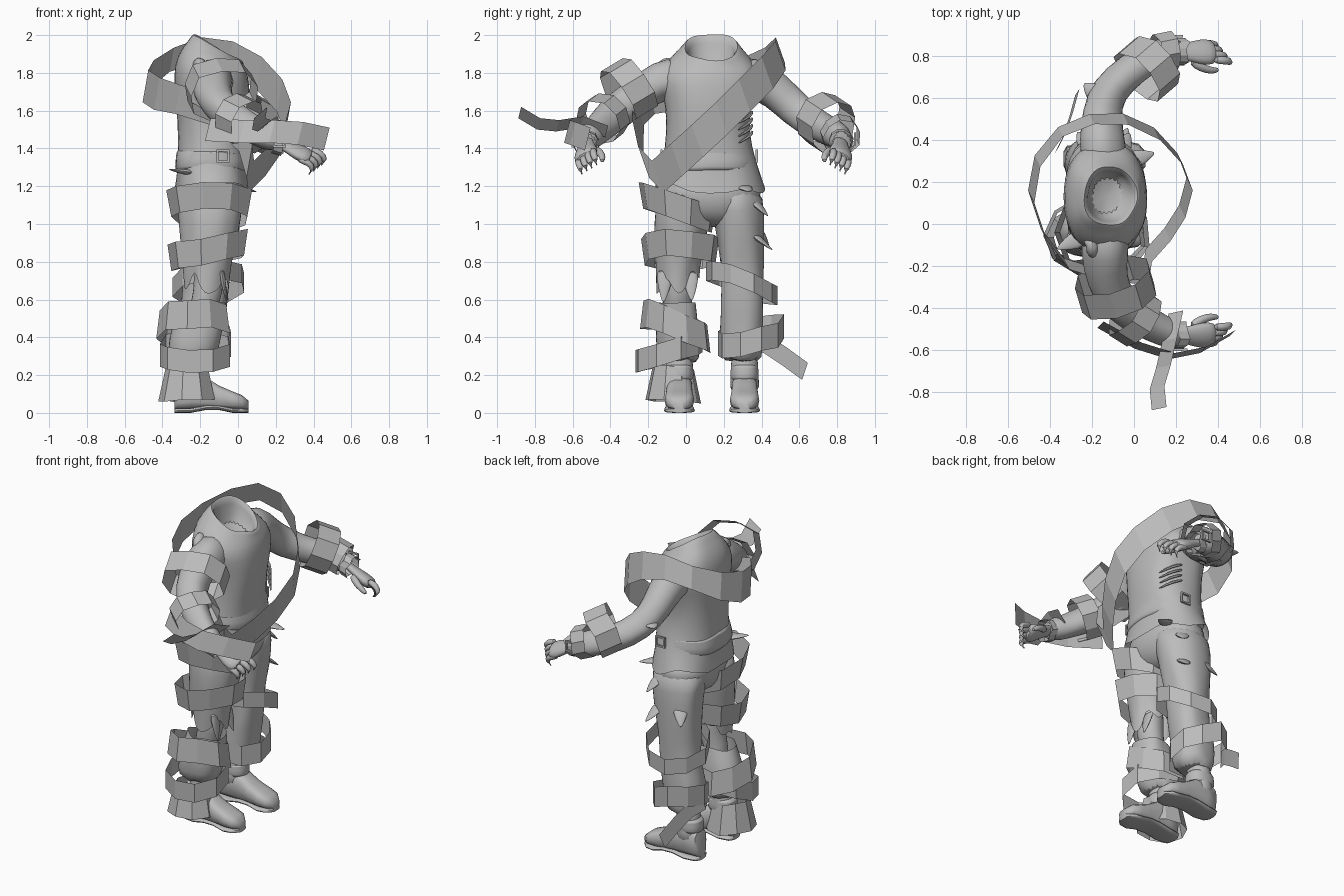
import bpy, math, random
from mathutils import Vector, Quaternion, noise

if "Cube" in bpy.data.objects:
    bpy.data.objects.remove(bpy.data.objects["Cube"])

random.seed(4)
grey = bpy.data.materials.new("plain_grey")
grey.diffuse_color = (0.5, 0.5, 0.5, 1)
grey.use_nodes = True
grey.node_tree.nodes["Principled BSDF"].inputs["Base Color"].default_value = grey.diffuse_color
TAU = math.tau


def make(name, verts, faces, smooth=True, subdiv=0):
    me = bpy.data.meshes.new(name)
    me.from_pydata([tuple(v) for v in verts], [], faces)
    me.update()
    ob = bpy.data.objects.new(name, me)
    bpy.context.collection.objects.link(ob)
    me.materials.append(grey)
    if subdiv:
        m = ob.modifiers.new("subdivide", 'SUBSURF')
        m.levels = m.render_levels = subdiv
    if smooth:
        bpy.ops.object.select_all(action='DESELECT')
        ob.select_set(True)
        bpy.context.view_layer.objects.active = ob
        bpy.ops.object.shade_smooth_by_angle(angle=math.radians(50))
    return ob


def skin(name, rings, caps=(True, True), **kw):
    n = len(rings[0])
    verts = [v for r in rings for v in r]
    faces = [(i * n + j, i * n + (j + 1) % n, (i + 1) * n + (j + 1) % n, (i + 1) * n + j)
             for i in range(len(rings) - 1) for j in range(n)]
    if caps[0]:
        faces.append(tuple(reversed(range(n))))
    if caps[1]:
        faces.append(tuple(range(len(verts) - n, len(verts))))
    return make(name, verts, faces, **kw)


def wrinkle(v, amp):
    return v + noise.noise_vector(v * 9) * amp


def power(v, e):
    return math.copysign(abs(v) ** e, v)


def body(name, rows, n=20, amp=0.014, ragged=0, caps=(True, True)):
    """Stack of level, slightly squared ellipses: z, x, y, half depth, half width, forward drop."""
    rings = []
    for k, (z, x, y, rx, ry, drop) in enumerate(rows):
        ring = []
        for j in range(n):
            c, s = power(math.cos(TAU * j / n), .88), power(math.sin(TAU * j / n), .88)
            dz = random.uniform(-ragged, ragged) if k == 0 else 0
            ring.append(wrinkle(Vector((x + rx * c, y + ry * s, z - drop * c + dz)), amp))
        rings.append(ring)
    return skin(name, rings, caps, subdiv=1)


def tube(name, path, n=12, amp=0.0, subdiv=1, flat=1.0, roll=0.0):
    """Round tube along (x, y, z, radius) points; flat squashes it, roll turns the squash."""
    pts = [Vector(p[:3]) for p in path]
    rings = []
    for i, p in enumerate(pts):
        t = (pts[min(i + 1, len(pts) - 1)] - pts[max(i - 1, 0)]).normalized()
        up = Vector((0, 0, 1)) if abs(t.z) < 0.9 else Vector((1, 0, 0))
        u = Quaternion(t, roll) @ up.cross(t).normalized()
        w = t.cross(u)
        r = path[i][3]
        rings.append([wrinkle(p + r * (u * math.cos(TAU * j / n) + w * flat * math.sin(TAU * j / n)), amp)
                      for j in range(n)])
    return skin(name, rings, subdiv=subdiv)


def band(name, c, r, h, slope=(0, 0), axis=None, flare=0.0, n=9):
    """Loose low-poly cloth hoop; flare widens its lower edge."""
    q = Vector(axis).to_track_quat('Z', 'Y') if axis else Quaternion()
    lo, hi = [], []
    for j in range(n):
        a = TAU * (j + 0.5) / n
        k = random.uniform(0.95, 1.05)
        x, y = r[0] * k * math.cos(a), r[1] * k * math.sin(a)
        z = slope[0] * x + slope[1] * y + random.uniform(-0.012, 0.012)
        lo.append(Vector(c) + q @ Vector((x * (1 + flare), y * (1 + flare), z - h / 2)))
        hi.append(Vector(c) + q @ Vector((x * (1 - flare), y * (1 - flare), z + h / 2)))
    return skin(name, [lo, hi], (False, False), smooth=False)


def strip(name, pts, width, closed=False):
    """Flat ribbon; width is the edge-to-edge offset, scaled by an optional fourth value per point."""
    w = Vector(width) / 2
    n = len(pts)
    k = [p[3] if len(p) > 3 else 1 for p in pts]
    verts = [Vector(p[:3]) - w * f for p, f in zip(pts, k)] + [Vector(p[:3]) + w * f for p, f in zip(pts, k)]
    faces = [(i, (i + 1) % n, n + (i + 1) % n, n + i) for i in range(n if closed else n - 1)]
    return make(name, verts, faces, smooth=False)


# Shirt with hollow sloping collar
body("shirt", [(1.19, -.14, .13, .20, .29, 0), (1.29, -.14, .13, .187, .265, 0),
               (1.40, -.135, .12, .182, .228, 0), (1.55, -.13, .115, .195, .222, 0),
               (1.68, -.13, .125, .203, .245, 0), (1.79, -.14, .13, .2, .28, .01),
               (1.87, -.145, .135, .175, .225, .04), (1.915, -.12, .135, .14, .16, .065),
               (1.945, -.115, .135, .125, .138, .072), (1.915, -.115, .135, .105, .12, .065),
               (1.80, -.13, .135, .085, .10, .02)], amp=.018, ragged=.04, caps=(False, True))
body("waist_band", [(1.28, -.14, .125, .195, .255, 0), (1.29, -.14, .125, .2, .26, 0),
                    (1.39, -.14, .12, .19, .24, 0), (1.40, -.14, .12, .17, .22, 0)])

# Trousers
body("trouser_seat", [(.98, -.14, .13, .09, .12, 0), (1.06, -.14, .13, .165, .24, 0),
                      (1.16, -.14, .13, .185, .275, 0), (1.26, -.14, .13, .175, .26, 0)])
body("left_trouser_leg", [(.27, -.21, .295, .105, .10, 0), (.33, -.21, .295, .125, .115, 0),
                          (.45, -.20, .295, .13, .117, 0), (.60, -.17, .295, .122, .11, 0),
                          (.75, -.16, .295, .128, .112, 0), (.92, -.15, .29, .147, .124, 0),
                          (1.08, -.14, .275, .168, .142, 0), (1.2, -.14, .25, .17, .15, 0)],
     amp=.024, ragged=.02)
body("right_trouser_thigh", [(.70, -.17, -.04, .118, .108, 0), (.80, -.165, -.04, .128, .122, 0),
                             (.93, -.155, -.03, .152, .137, 0), (1.08, -.145, -.02, .175, .147, 0),
                             (1.2, -.14, .01, .17, .14, 0)], amp=.024, ragged=.07, caps=(False, True))
body("right_trouser_shin", [(.26, -.24, -.04, .11, .10, 0), (.34, -.235, -.045, .137, .12, 0),
                            (.46, -.21, -.045, .137, .117, 0), (.58, -.19, -.045, .118, .102, 0)],
     amp=.024, ragged=.02, caps=(True, False))
tube("bare_right_knee", [(-.2, -.04, .45, .08), (-.18, -.04, .58, .075), (-.16, -.04, .66, .085),
                         (-.16, -.04, .74, .075), (-.16, -.04, .85, .09)], amp=.015)

# Ankles, boots and soles
for side, y in (("left", .31), ("right", -.035)):
    tube(side + "_ankle", [(-.24, y, .10, .085), (-.24, y, .17, .078), (-.235, y, .26, .075),
                           (-.23, y, .33, .07)])
    body(side + "_boot_cuff", [(.17, -.24, y, .085, .07, 0), (.18, -.24, y, .09, .077, 0),
                               (.25, -.24, y, .087, .075, 0), (.26, -.24, y, .07, .06, 0)], amp=0)
    profile = [(-.335, .035, .10), (-.32, .06, .16), (-.25, .07, .19), (-.17, .07, .17),
               (-.10, .073, .125), (-.03, .078, .095), (.02, .07, .075), (.055, .035, .045)]
    for part, z0, grow, top in (("boot", .02, 1, None), ("sole", .0, 1.05, .025)):
        rings = []
        for x, hw, h in profile:
            ring = []
            for j in range(14):
                c, s = math.cos(TAU * j / 14), math.sin(TAU * j / 14)
                arch = .015 if part == "sole" and -.17 <= x <= -.1 else 0
                ring.append((x, y + hw * grow * power(c, .7), z0 + arch + (top or h) * (.5 + .5 * power(s, .6))))
            rings.append(ring)
        skin(f"{side}_{part}", rings)

# Sleeves
tube("left_sleeve", [(-.14, .26, 1.77, .125), (-.155, .41, 1.755, .108), (-.16, .52, 1.66, .098),
                     (-.125, .63, 1.565, .093), (-.01, .745, 1.50, .086), (.12, .82, 1.455, .073),
                     (.21, .83, 1.435, .06)], n=14, amp=.022)
tube("right_sleeve", [(-.14, 0, 1.77, .125), (-.14, -.15, 1.755, .11), (-.13, -.27, 1.68, .10),
                      (-.08, -.38, 1.59, .095), (.04, -.455, 1.515, .086), (.15, -.52, 1.46, .073),
                      (.23, -.53, 1.43, .06)], n=14, amp=.022)

# Hands with curled fingers and cuffs, thumb side inward and forward
for side, y, inward in (("left", .82, -1), ("right", -.53, 1)):
    tube(side + "_palm", [(.18, y, 1.445, .045), (.24, y, 1.42, .042), (.29, y, 1.395, .06),
                          (.35, y, 1.365, .072), (.39, y, 1.35, .058)], flat=.55, roll=.45 * inward)
    for i in range(4):
        k = i - 1.5
        fx, fy, fz = -.022 * k, y - inward * (.026 * k), -.016 * k
        tube(f"{side}_finger_{i + 1}", [(.345 + fx, fy, 1.37 + fz, .021), (.41 + fx, fy, 1.35 + fz, .021),
                                        (.433 + fx, fy + inward * .01, 1.315 + fz, .019),
                                        (.405 + fx, fy + inward * .02, 1.285 + fz, .014)], n=8)
    tube(side + "_thumb", [(.27, y + inward * .04, 1.40, .024), (.32, y + inward * .075, 1.38, .023),
                           (.37, y + inward * .09, 1.355, .019), (.405, y + inward * .085, 1.33, .012)], n=8)
    band(side + "_cuff", (.22, y, 1.43), (.066, .066), .05, axis=(1, 0, -.3), n=12)


# Square buckles
def buckle(name, c, s):
    rings = []
    for a, b in [(-s, -s), (s, -s), (s, s), (-s, s), (-s, -s)]:
        rings.append([(c[0] + a * k, c[1] + t, c[2] + b * k) for k, t in
                      ((1, -.006), (1, .006), (.7, .006), (.7, -.006))])
    skin(name, rings, (False, False), smooth=False)


for name, c in (("left_waist_buckle", (-.08, .375, 1.36)), ("right_waist_buckle", (-.08, -.13, 1.36)),
                ("left_wrist_buckle", (.2, .895, 1.45)), ("right_wrist_buckle", (.22, -.60, 1.44))):
    buckle(name, c, .034)

# Exposed ribs and the knotted shoulder trinket
for i in range(4):
    z = 1.60 - i * .035
    tube(f"rib_{i + 1}", [(-.08, .35, z, .01), (-.01, .345, z - .03, .011),
                          (.045, .27, z - .07, .006)], n=6)
tube("shoulder_trinket", [(-.24, -.06, 1.83, .02), (-.2, -.09, 1.86, .03), (-.2, -.13, 1.84, .035),
                          (-.19, -.16, 1.81, .015)], n=8, amp=.01)

# Torn cloth points growing out of the trousers and shirt
for i, (a, d) in enumerate([((-.07, .35, .95), (.04, .11, -.09)), ((-.06, .36, 1.12), (.04, .075, -.08)),
                            ((-.24, -.06, 1.27), (-.13, -.06, .02)), ((-.02, .30, 1.2), (.12, .04, -.03)),
                            ((-.09, -.11, .77), (.03, -.01, -.19)), ((-.1, .02, .76), (.05, .01, -.17)),
                            ((-.22, .37, .98), (-.05, .07, -.1)), ((-.18, .62, 1.60), (-.06, .05, 0))]):
    a, d = Vector(a), Vector(d)
    tube(f"torn_point_{i + 1}", [(*a, .06), (*(a + d * .6), .035), (*(a + d), .004)], n=8, flat=.35)

# Slanting sash looped around the torso
strip("body_sash", [(-.2, .5, 1.92, .8), (-.04, .5, 1.89, .9), (.11, .43, 1.80), (.22, .31, 1.68),
                    (.265, .19, 1.56), (.23, .06, 1.44), (.16, -.05, 1.34), (.07, -.15, 1.25),
                    (.06, -.225, 1.33), (.02, -.255, 1.47), (-.13, -.25, 1.60, .9), (-.32, -.19, 1.66, .9),
                    (-.43, -.05, 1.69), (-.49, .13, 1.73), (-.46, .3, 1.79, .9), (-.35, .44, 1.87, .75)],
      (.03, -.06, .17), closed=True)

# Arm wraps
band("right_upper_arm_wrap", (-.09, -.31, 1.71), (.19, .16), .14, axis=(.3, -1, -.6))
band("right_elbow_wrap", (.0, -.44, 1.56), (.14, .13), .11, axis=(.8, -.5, -.4))
band("left_forearm_wrap", (.06, .74, 1.54), (.15, .15), .14, axis=(.7, .6, -.4))
band("left_wrist_wrap", (.15, .82, 1.47), (.10, .10), .09, axis=(1, .2, -.4))
strip("right_forearm_ribbon", [(-.16, -.48, 1.50), (.02, -.58, 1.49), (.18, -.63, 1.49), (.33, -.60, 1.48),
                               (.47, -.52, 1.45)], (.03, .03, .12))
strip("right_loose_tail", [(.20, -.42, 1.49), (.17, -.55, 1.54), (.14, -.68, 1.52), (.11, -.78, 1.53),
                           (.12, -.88, 1.59)], (.07, .015, .06))

# Leg wraps
band("right_thigh_wrap", (-.145, -.04, 1.09), (.215, .20), .14, (-.05, -.3), flare=-.06)
band("right_knee_wrap", (-.16, -.035, .855), (.205, .20), .14, (.18, -.04), flare=-.05)
band("right_calf_wrap", (-.235, -.055, .465), (.185, .18), .15, (0, -.35), flare=.05)
band("right_shin_wrap", (-.23, -.09, .32), (.19, .185), .12, (.05, .3))
band("right_ankle_wrap", (-.27, -.065, .15), (.135, .13), .18, (.06, 0), flare=.15)
band("left_knee_wrap", (-.15, .295, .69), (.19, .185), .10, (.1, -.35))
band("left_calf_wrap", (-.20, .345, .40), (.175, .17), .13, (-.2, .25))
strip("left_loose_tail", [(-.37, .35, .39), (-.33, .43, .36), (-.30, .52, .30), (-.27, .63, .22)],
      (.02, .03, .09))
